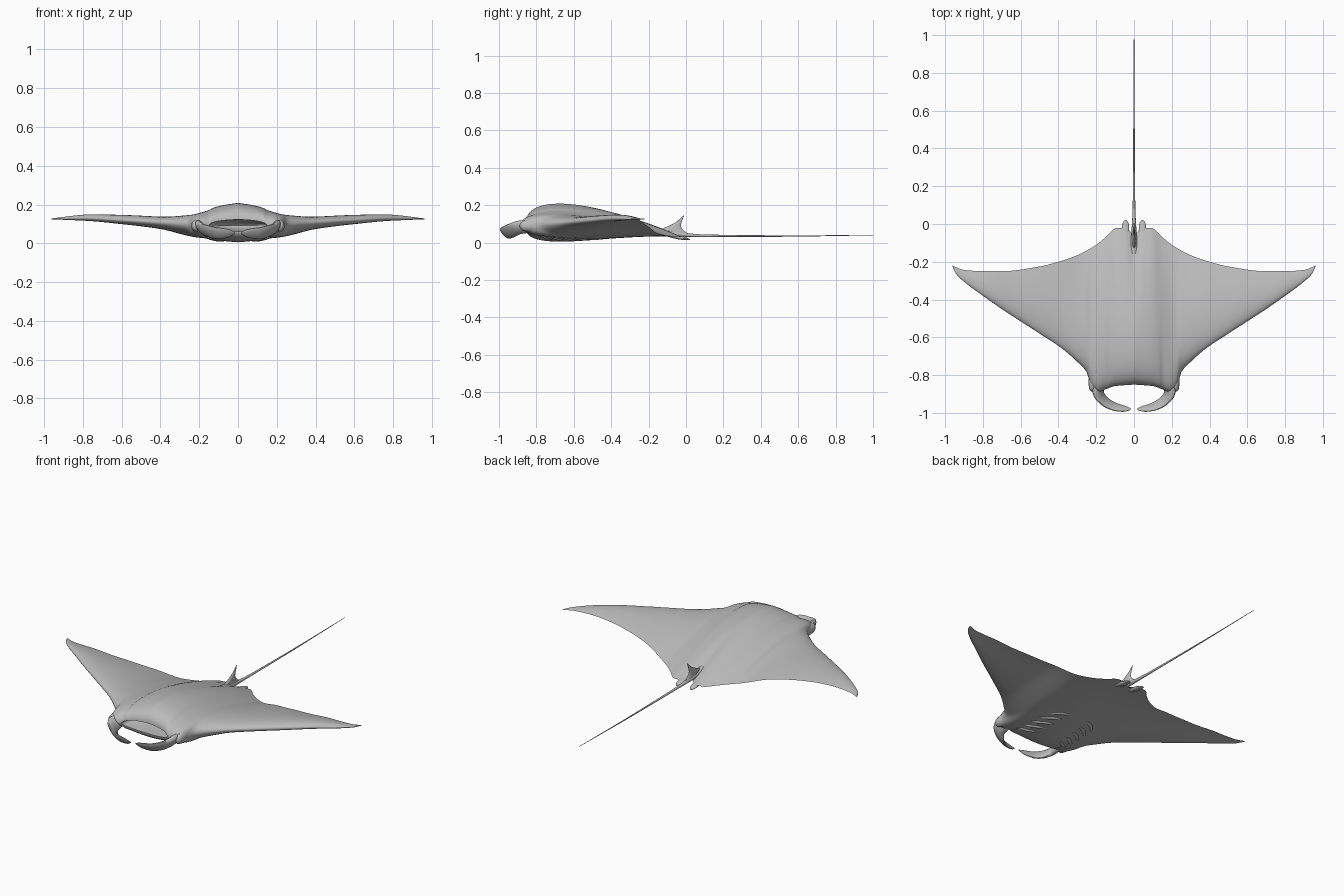
import bpy, bmesh, math
from mathutils import Vector

cube = bpy.data.objects.get("Cube")
if cube:
    bpy.data.objects.remove(cube, do_unlink=True)

skin = bpy.data.materials.new("ray_grey")
skin.use_nodes = True
grey = (0.5, 0.5, 0.5, 1)
skin.diffuse_color = grey
skin.node_tree.nodes["Principled BSDF"].inputs["Base Color"].default_value = grey


def spline(keys, x):
    """Smooth value at x through (x, value) keys, without overshoot."""
    if x <= keys[0][0]:
        return keys[0][1]
    if x >= keys[-1][0]:
        return keys[-1][1]
    slopes = [(b[1] - a[1]) / (b[0] - a[0]) for a, b in zip(keys, keys[1:])]

    def tangent(i):
        if i == 0 or i == len(keys) - 1:
            return slopes[min(i, len(slopes) - 1)]
        a, b = slopes[i - 1], slopes[i]
        return 2 * a * b / (a + b) if a * b > 0 else 0

    i = max(k for k in range(len(slopes)) if keys[k][0] <= x)
    d = keys[i + 1][0] - keys[i][0]
    s = (x - keys[i][0]) / d
    p, q = keys[i][1], keys[i + 1][1]
    return (p + (q - p) * s * s * (3 - 2 * s)
            + d * s * (1 - s) * ((1 - s) * tangent(i) - s * tangent(i + 1)))


def loft(name, rings, cap=True, mirror=False):
    """Skin a row of equal closed rings into one smooth object."""
    bm = bmesh.new()
    rows = [[bm.verts.new(p) for p in ring] for ring in rings]
    for a, b in zip(rows, rows[1:]):
        for i in range(len(a)):
            j = (i + 1) % len(a)
            bm.faces.new((a[i], a[j], b[j], b[i]))
    if cap:
        bm.faces.new(rows[0])
        bm.faces.new(rows[-1])
    bmesh.ops.remove_doubles(bm, verts=bm.verts, dist=0.0002)
    bmesh.ops.recalc_face_normals(bm, faces=bm.faces)
    mesh = bpy.data.meshes.new(name)
    bm.to_mesh(mesh)
    bm.free()
    mesh.materials.append(skin)
    obj = bpy.data.objects.new(name, mesh)
    bpy.context.collection.objects.link(obj)
    if mirror:
        mod = obj.modifiers.new("mirror", 'MIRROR')
        mod.merge_threshold = 0.0005
    bpy.ops.object.select_all(action='DESELECT')
    obj.select_set(True)
    bpy.context.view_layer.objects.active = obj
    bpy.ops.object.shade_smooth_by_angle(angle=math.radians(50))
    return obj


def blade(name, path, steps=24, sides=14, tilt=0, mirror=False):
    """Elliptical tube along (x, y, z, half_width, half_height) points."""
    tracks = [[(i, p[k]) for i, p in enumerate(path)] for k in range(5)]
    samples = [[spline(t, (len(path) - 1) * s / steps) for t in tracks]
               for s in range(steps + 1)]
    rings = []
    for i, (x, y, z, w, h) in enumerate(samples):
        a, b = samples[max(i - 1, 0)], samples[min(i + 1, steps)]
        along = Vector((b[0] - a[0], b[1] - a[1], 0)).normalized()
        out = Vector((-along.y, along.x, 0))
        up = Vector((0, 0, 1))
        u = out * math.cos(tilt) + up * math.sin(tilt)
        v = up * math.cos(tilt) - out * math.sin(tilt)
        turn = [math.tau * k / sides for k in range(sides)]
        rings.append([Vector((x, y, z)) + u * w * math.cos(r) + v * h * math.sin(r)
                      for r in turn])
    return loft(name, rings, mirror=mirror)


# Planform and thickness of the body, from the midline out to the wing tip
LEAD = [(0, -.85), (.1, -.858), (.15, -.875), (.19, -.89), (.225, -.865),
        (.25, -.785), (.3, -.73), (.38, -.66), (.5, -.58), (.7, -.45),
        (.8, -.38), (.9, -.305), (.945, -.26), (.962, -.222)]
TRAIL = [(0, -.06), (.05, -.02), (.09, -.02), (.15, -.07), (.2, -.11),
         (.3, -.165), (.4, -.2), (.5, -.225), (.7, -.25), (.8, -.25),
         (.9, -.243), (.962, -.22)]
LEAD_Z = [(0, .092), (.2, .092), (.3, .1), (.6, .12), (.8, .13), (.962, .126)]
TRAIL_Z = [(0, .03), (.1, .03), (.25, .045), (.4, .085), (.6, .115), (.8, .13), (.962, .126)]
UPPER = [(0, .125), (.1, .11), (.25, .065), (.4, .037), (.6, .028), (.8, .017), (.962, .002)]
LOWER = [(0, .062), (.1, .055), (.25, .045), (.4, .028), (.6, .02), (.8, .013), (.962, .002)]
MOUTH_X, MOUTH_DEPTH, MOUTH_GAP = .15, .16, .03


def fullness(t, power):
    """Rounded front, thin back; peak value of one."""
    peak = .5 / (.5 + power)
    return math.sqrt(t) * (1 - t) ** power / (math.sqrt(peak) * (1 - peak) ** power)


def mouth(x):
    return math.sqrt(max(0, 1 - (x / MOUTH_X) ** 2))


def surface(x, t, top):
    """Point on the body skin; t runs from front edge to back edge."""
    y = spline(LEAD, x) * (1 - t) + spline(TRAIL, x) * t
    z = spline(LEAD_Z, x) * (1 - t) + spline(TRAIL_Z, x) * t
    lip = MOUTH_GAP * mouth(x) * (1 - t) ** 4
    if top:
        z += spline(UPPER, x) * fullness(t, 1) + lip
    else:
        z -= spline(LOWER, x) * fullness(t, 1.8) + lip
    return Vector((x, y, z))


# Body with wings and a hollow mouth, one closed chordwise ring per station
CHORD, CAVITY, SPAN = 28, 10, 96
sections = []
for i in range(SPAN + 1):
    x = .962 * i / SPAN
    ts = [(k / CHORD) ** 2 for k in range(CHORD + 1)]
    ring = [surface(x, t, True) for t in reversed(ts)]
    for k in range(1, CAVITY):
        a = math.pi * k / CAVITY
        ring.append(Vector((x, spline(LEAD, x) + MOUTH_DEPTH * mouth(x) * math.sin(a),
                            spline(LEAD_Z, x) + MOUTH_GAP * mouth(x) * math.cos(a))))
    ring += [surface(x, t, False) for t in ts]
    sections.append(ring)
loft("body_and_wings", sections, cap=False, mirror=True)

# Curled head fins either side of the mouth
blade("head_fins", [(.19, -.81, .088, .022, .035), (.19, -.885, .082, .022, .042),
                    (.16, -.935, .064, .014, .042), (.1, -.968, .052, .01, .036),
                    (.05, -.978, .052, .007, .026), (.018, -.98, .054, .002, .008)],
      tilt=math.radians(-35), mirror=True)

# Eye bulges on the sides of the head
blade("eye_bulges", [(.214, -.89, .09, .003, .004), (.217, -.872, .09, .02, .026),
                     (.217, -.835, .09, .024, .032), (.218, -.79, .09, .018, .026),
                     (.215, -.75, .09, .003, .004)], mirror=True)

# Pelvic fins
blade("pelvic_fins", [(.05, -.1, .04, .012, .008), (.045, -.04, .028, .02, .011),
                      (.045, 0, .021, .017, .007), (.047, .02, .016, .006, .003)],
      mirror=True)

# Whip tail
blade("tail", [(0, -.16, .06, .02, .02), (0, -.05, .045, .014, .014),
               (0, .1, .037, .007, .007), (0, .5, .035, .004, .004),
               (0, 1, .04, .0012, .0012)], steps=40, sides=10)

# Swept dorsal fin: height, front, back, half thickness
fin_rings = []
for z, front, back, thick in [(.045, -.15, .01, .012), (.075, -.125, -.022, .009),
                              (.09, -.09, -.028, .007), (.11, -.052, -.024, .005),
                              (.13, -.03, -.016, .003), (.145, -.014, -.01, .001)]:
    mid, half = (front + back) / 2, (back - front) / 2
    fin_rings.append([(thick * math.sin(a), mid + half * math.cos(a), z)
                      for a in (math.tau * k / 16 for k in range(16))])
loft("dorsal_fin", fin_rings)

# Five gill flaps on each side of the belly
for n in range(5):
    path = []
    for k, size in enumerate((.1, .8, 1, .8, .1)):
        x = .075 + .026 * k - .006 * n
        p = surface(x, .17 + .075 * n - .012 * k, False)
        path.append((x, p.y, p.z + .001, .011 * size, .007 * size))
    blade(f"gill_flap_{n + 1}", path, steps=12, sides=8,
          tilt=math.radians(25), mirror=True)
